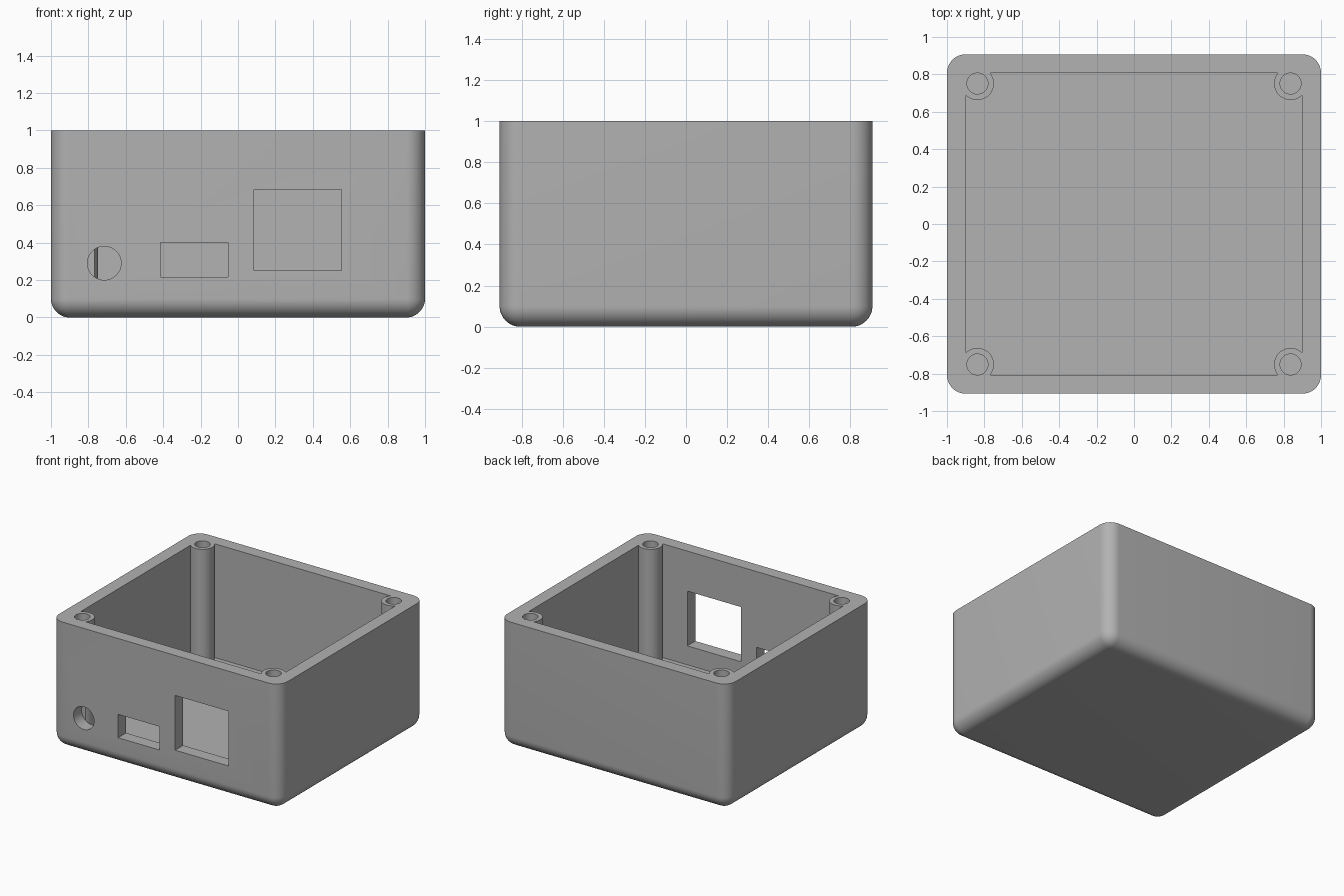
import bpy, bmesh, math
from mathutils import Matrix

cube = bpy.data.objects.get("Cube")
if cube:
    bpy.data.objects.remove(cube, do_unlink=True)

HALF_X, HALF_Y, HEIGHT, WALL = 1.0, 0.907, 1.0, 0.1
IN_X, IN_Y = HALF_X - WALL - 0.003, HALF_Y - WALL
POST_X, POST_Y, POST_R, SCREW_R = 0.837, 0.751, 0.088, 0.056

grey = bpy.data.materials.new("plain grey")
grey.use_nodes = True
colour = (0.445, 0.445, 0.445, 1)
grey.diffuse_color = colour
grey.node_tree.nodes["Principled BSDF"].inputs["Base Color"].default_value = colour


def finish(bm, name):
    bmesh.ops.recalc_face_normals(bm, faces=bm.faces)
    mesh = bpy.data.meshes.new(name)
    bm.to_mesh(mesh)
    bm.free()
    mesh.materials.append(grey)
    obj = bpy.data.objects.new(name, mesh)
    bpy.context.collection.objects.link(obj)
    return obj


def box(name, x0, x1, y0, y1, z0, z1, round_r=0):
    bm = bmesh.new()
    bmesh.ops.create_cube(bm, size=1)
    for v in bm.verts:
        v.co = (x1 if v.co.x > 0 else x0, y1 if v.co.y > 0 else y0, z1 if v.co.z > 0 else z0)
    if round_r:
        # Every edge except the open rim is rounded
        edges = [e for e in bm.edges if min(v.co.z for v in e.verts) < z1 - 0.01]
        bmesh.ops.bevel(bm, geom=edges, offset=round_r, segments=12, profile=0.5,
                        affect='EDGES', clamp_overlap=False)
    return finish(bm, name)


def cylinder(name, centre, radius, depth, along_y=False):
    bm = bmesh.new()
    turn = Matrix.Rotation(math.pi / 2, 4, 'X') if along_y else Matrix()
    bmesh.ops.create_cone(bm, cap_ends=True, segments=48, radius1=radius, radius2=radius,
                          depth=depth, matrix=Matrix.Translation(centre) @ turn)
    return finish(bm, name)


def cut(target, cutter):
    cutter.hide_render = True
    mod = target.modifiers.new("cut", 'BOOLEAN')
    mod.operation, mod.solver, mod.object = 'DIFFERENCE', 'EXACT', cutter
    bpy.context.view_layer.objects.active = target
    bpy.ops.object.modifier_apply(modifier=mod.name)
    bpy.data.objects.remove(cutter, do_unlink=True)


# Rounded outer body
body = box("enclosure_body", -HALF_X, HALF_X, -HALF_Y, HALF_Y, 0, HEIGHT, WALL)

# Cavity that leaves four corner posts standing
cavity = box("cavity", -IN_X, IN_X, -IN_Y, IN_Y, WALL, HEIGHT + 0.2)
corners = [(sx * POST_X, sy * POST_Y) for sx in (-1, 1) for sy in (-1, 1)]
for x, y in corners:
    cut(cavity, cylinder("post_space", (x, y, 0.6), POST_R, 1.6))
cut(body, cavity)

# Screw holes in the posts
for x, y in corners:
    cut(body, cylinder("screw_hole", (x, y, 0.7), SCREW_R, 1.2))

# Front openings: round socket, slot and large window, all just through the wall
front, back = -HALF_Y - 0.1, -IN_Y + 0.001
cut(body, cylinder("round_opening", (-0.715, (front + back) / 2, 0.29), 0.09, back - front, True))
cut(body, box("slot_opening", -0.415, -0.053, front, back, 0.215, 0.4))
cut(body, box("window_opening", 0.085, 0.553, front, back, 0.25, 0.683))

# Smooth rounded areas, crisp edges elsewhere
bpy.ops.object.select_all(action='DESELECT')
body.select_set(True)
bpy.context.view_layer.objects.active = body
bpy.ops.object.shade_smooth_by_angle(angle=math.radians(30))
